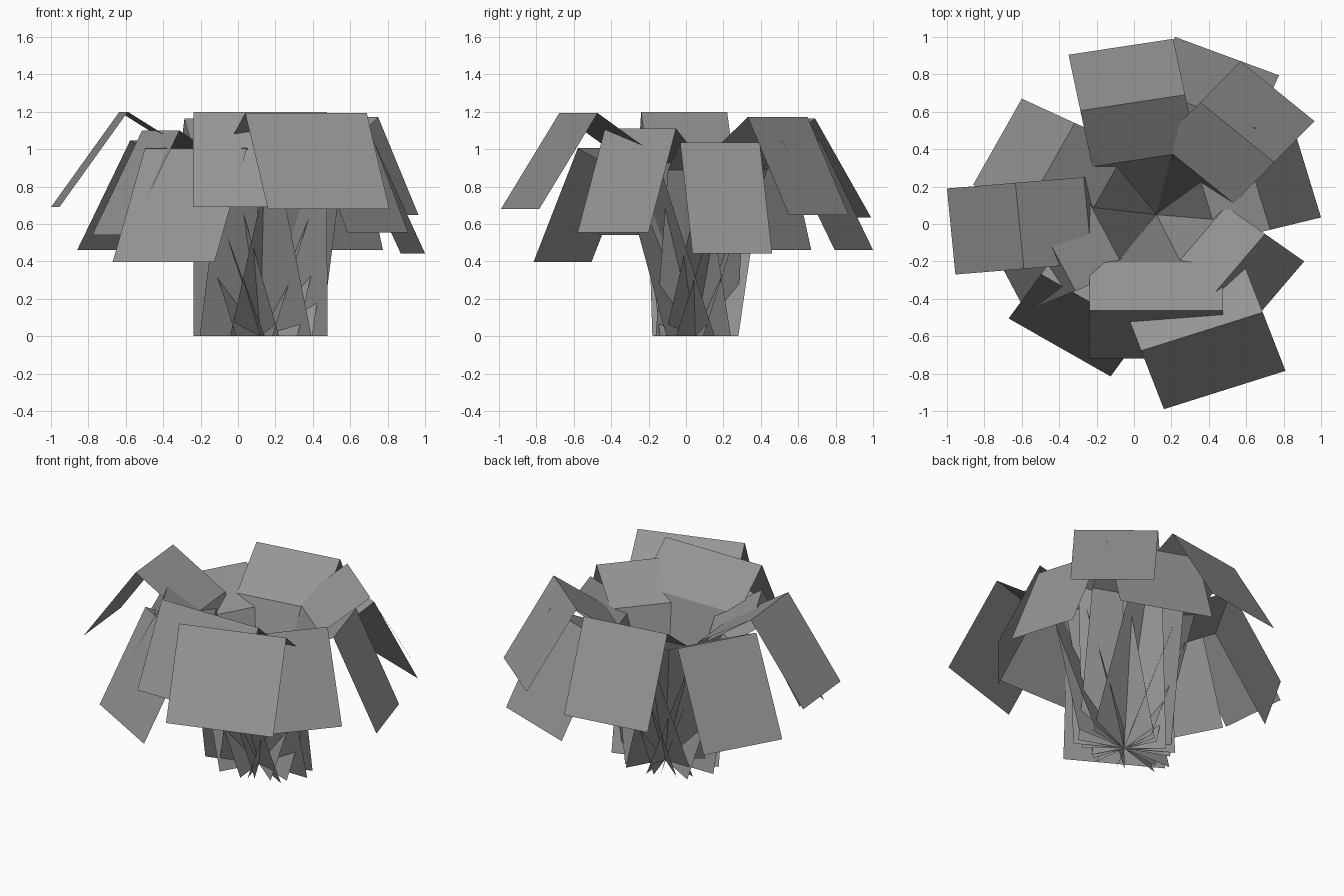
import bpy, bmesh
from mathutils import Vector

if "Cube" in bpy.data.objects:
    bpy.data.objects.remove(bpy.data.objects["Cube"])

# One flat colour for the whole plant
leaf_grey = bpy.data.materials.new("leaf_grey")
leaf_grey.diffuse_color = (0.3, 0.3, 0.3, 1)
leaf_grey.use_nodes = True
leaf_grey.node_tree.nodes["Principled BSDF"].inputs["Base Color"].default_value = leaf_grey.diffuse_color

ROOT = Vector((0.12, 0.05, 0))   # all leaves grow from this point


def leaf(name, right, left, peak):
    """Bent strip from the root to a tip edge (right, left seen from the root)."""
    r, l = Vector((*right, 0)), Vector((*left, 0))
    tip, half = (r + l) / 2, (l - r) / 2
    # the strip rises, arches over and droops along a parabola
    heights = (0, peak / 2 + 0.37, peak, 1.5 * peak - 1.11)
    bm = bmesh.new()
    rows = []
    for i, z in enumerate(heights):
        c = ROOT.lerp(tip, i / 3)
        c.z = z
        rows.append((bm.verts.new(c - half), bm.verts.new(c + half)))
    for (r0, l0), (r1, l1) in zip(rows, rows[1:]):
        bm.faces.new((r0, r1, l1, l0))
    me = bpy.data.meshes.new(name)
    bm.to_mesh(me)
    bm.free()
    me.materials.append(leaf_grey)
    bpy.context.collection.objects.link(bpy.data.objects.new(name, me))


# Leaves: tip corners and height of the arch
leaf("leaf_left", (-1.0, 0.19), (-0.955, -0.27), 1.2)
leaf("leaf_left_front", (-0.78, -0.09), (-0.58, -0.467), 1.1)
leaf("leaf_front_left", (-0.67, -0.505), (-0.125, -0.815), 1.005)
leaf("leaf_front", (-0.24, -0.72), (0.475, -0.72), 1.2)
leaf("leaf_front_right", (0.16, -0.99), (0.81, -0.785), 1.193)
leaf("leaf_right_front", (0.585, -0.58), (0.91, -0.2), 1.11)
leaf("leaf_right", (1.0, 0.035), (0.87, 0.46), 1.035)
leaf("leaf_right_back", (0.965, 0.55), (0.57, 0.87), 1.172)
leaf("leaf_back_right", (0.775, 0.795), (0.22, 1.0), 1.047)
leaf("leaf_back", (0.21, 0.99), (-0.35, 0.905), 1.163)
leaf("leaf_left_back", (-0.6, 0.67), (-0.86, 0.21), 1.047)
